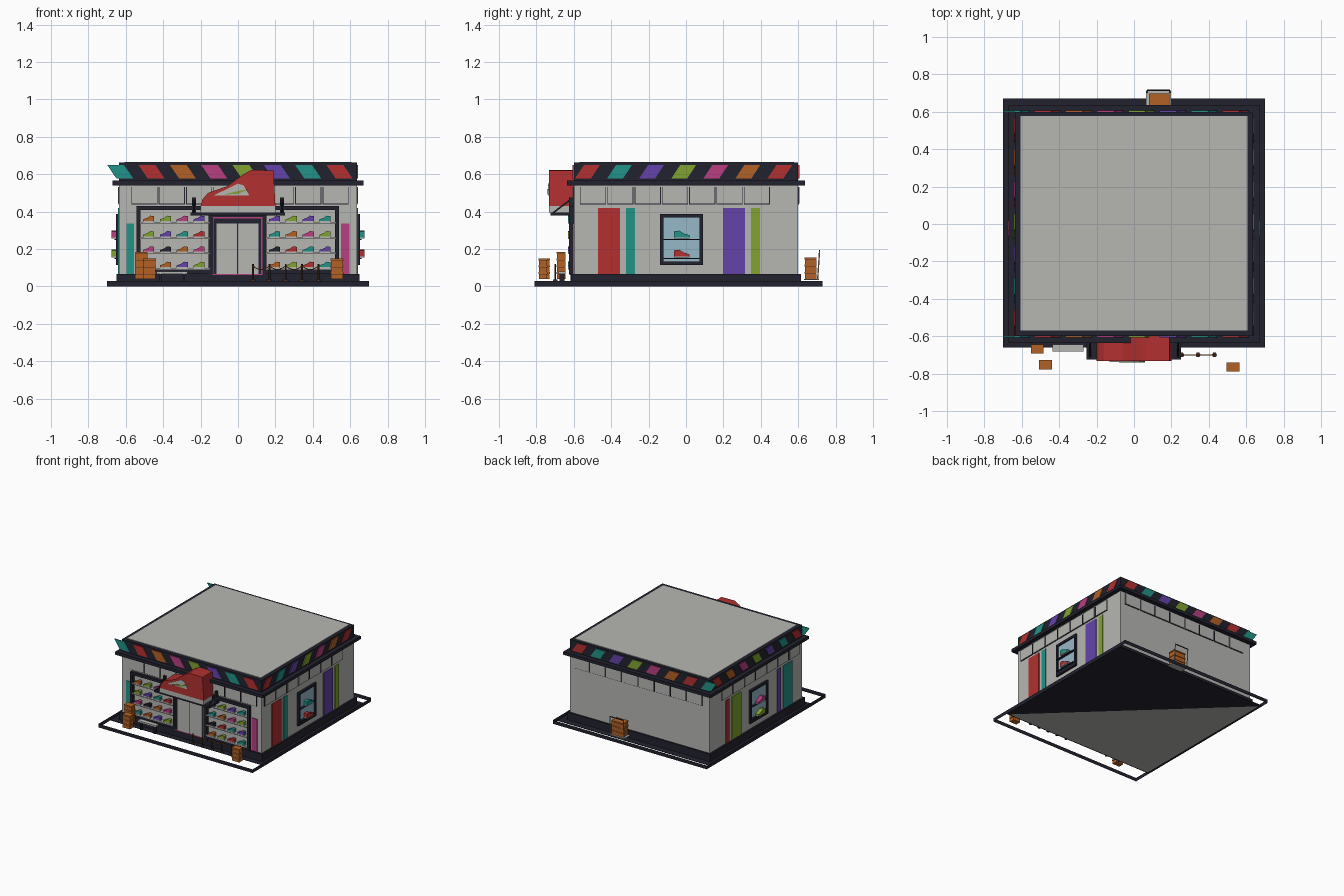
import bpy
import bmesh
from mathutils import Vector

default_cube = bpy.data.objects.get("Cube")
if default_cube:
    bpy.data.objects.remove(default_cube, do_unlink=True)


def make_material(name, red, green, blue):
    material = bpy.data.materials.new(name)
    material.use_nodes = True
    material.diffuse_color = (red, green, blue, 1)
    shader = material.node_tree.nodes["Principled BSDF"]
    shader.inputs["Base Color"].default_value = (red, green, blue, 1)
    shader.inputs["Roughness"].default_value = 0.8
    return material


DARK = make_material("charcoal", .016, .016, .028)
PALE = make_material("pale grey", .47, .47, .45)
RED = make_material("red", .45, .03, .03)
TEAL = make_material("teal", .016, .29, .25)
ORANGE = make_material("orange", .45, .12, .02)
PINK = make_material("pink", .48, .05, .22)
GREEN = make_material("lime green", .22, .37, .03)
PURPLE = make_material("purple", .13, .055, .4)
GLASS = make_material("window blue", .31, .48, .58)
BROWN = make_material("brown", .08, .03, .012)


def mesh_object(name, bm, material):
    mesh = bpy.data.meshes.new(name)
    bmesh.ops.recalc_face_normals(bm, faces=bm.faces[:])
    bm.to_mesh(mesh)
    bm.free()
    mesh.materials.append(material)
    item = bpy.data.objects.new(name, mesh)
    bpy.context.collection.objects.link(item)
    return item


def box(name, material, xs, ys, zs):
    """Box spanning three (low, high) ranges."""
    bm = bmesh.new()
    bmesh.ops.create_cube(bm, size=1)
    for vert in bm.verts:
        for axis, (low, high) in enumerate((xs, ys, zs)):
            vert.co[axis] = high if vert.co[axis] > 0 else low
    return mesh_object(name, bm, material)


def prism(name, material, outline, depth, along="y"):
    """Extrude an upright outline between two depths along y or x."""
    near, far = depth
    place = (lambda u, d, z: (u, d, z)) if along == "y" else (lambda u, d, z: (d, u, z))
    bm = bmesh.new()
    face = bm.faces.new([bm.verts.new(place(u, near, z)) for u, z in outline])
    extruded = bmesh.ops.extrude_face_region(bm, geom=[face])["geom"]
    moved = [v for v in extruded if isinstance(v, bmesh.types.BMVert)]
    bmesh.ops.translate(bm, verts=moved, vec=Vector(place(0, far - near, 0)))
    return mesh_object(name, bm, material)


def rod(name, material, points, radius):
    curve = bpy.data.curves.new(name, "CURVE")
    curve.dimensions = "3D"
    curve.bevel_depth = radius
    curve.bevel_resolution = 1
    curve.use_fill_caps = True
    spline = curve.splines.new("POLY")
    spline.points.add(len(points) - 1)
    for point, position in zip(spline.points, points):
        point.co = (*position, 1)
    curve.materials.append(material)
    item = bpy.data.objects.new(name, curve)
    bpy.context.collection.objects.link(item)


def frame(name, material, xs, ys, zs, bar):
    """Upright border made of four bars facing front."""
    box(name + "_left", material, (xs[0], xs[0] + bar), ys, zs)
    box(name + "_right", material, (xs[1] - bar, xs[1]), ys, zs)
    box(name + "_top", material, xs, ys, (zs[1] - bar, zs[1]))
    box(name + "_bottom", material, xs, ys, (zs[0], zs[0] + bar))


SHOE = [(0, 0), (0, .3), (.4, .6), (.65, 1), (1, .9), (1, 0)]


def shoe(name, material, start, base, length, height, depth, along="y"):
    outline = [(start + u * length, base + v * height) for u, v in SHOE]
    prism(name, material, outline, depth, along)
    sole = sorted((start, start + length))
    ranges = (sole, depth) if along == "y" else (depth, sole)
    box(name + "_sole", PALE, *ranges, (base - .006, base))


def outward(side, inner, outer):
    return tuple(sorted((side * inner, side * outer)))


# Ground: open kerb strip and thin floor
bm = bmesh.new()
corners = [(-.7, -.81), (.7, -.81), (.7, .73), (-.7, .73)]
low = [bm.verts.new((x, y, 0)) for x, y in corners]
high = [bm.verts.new((x, y, .03)) for x, y in corners]
for i in range(4):
    j = (i + 1) % 4
    bm.faces.new((low[i], low[j], high[j], high[i]))
mesh_object("kerb_strip", bm, DARK)
box("floor_plate", DARK, (-.7, .7), (-.66, .67), (.001, .004))
bm = bmesh.new()
bm.faces.new([bm.verts.new(p) for p in ((-.68, -.65, 0), (.68, -.65, 0), (-.68, .65, 0))])
mesh_object("floor_underside", bm, PALE)

# Main building
WALL_X, WALL_Y = .635, .6
box("plinth", DARK, (-.65, .65), (-.615, .615), (.004, .065))
box("walls", PALE, (-WALL_X, WALL_X), (-WALL_Y, WALL_Y), (.06, .55))
box("cornice", DARK, (-.67, .67), (-.637, .637), (.54, .565))
box("fascia", DARK, (-WALL_X, WALL_X), (-WALL_Y, WALL_Y), (.56, .662))
box("roof", PALE, (-.607, .607), (-.57, .577), (.66, .666))

# Slanted fascia stripes
cycle = [TEAL, RED, ORANGE, PINK, GREEN, PURPLE]
for side in (-1, 1):
    for i in range(8):
        x = -.7 + i * .1675
        slant = [(x, .65), (x + .09, .65), (x + .14, .577), (x + .05, .577)]
        prism("fascia_stripe", cycle[i % 6], slant, outward(side, WALL_Y - .002, WALL_Y + .006))
    for i in range(7):
        y = -.593 + i * .1715
        slant = [(y, .577), (y + .085, .577), (y + .133, .65), (y + .048, .65)]
        prism("side_fascia_stripe", cycle[(7 - i) % 6], slant,
              outward(side, WALL_X - .002, WALL_X + .006), "x")

# Square panels under the cornice
for side in (-1, 1):
    for i in range(8):
        x = -.57 + i * .146
        box("panel_edge", DARK, (x, x + .14), outward(side, WALL_Y, WALL_Y + .004), (.438, .53))
        box("panel", PALE, (x + .004, x + .136), outward(side, WALL_Y, WALL_Y + .007), (.442, .53))
    for i in range(7):
        y = -.567 + i * .146
        box("side_panel_edge", DARK, outward(side, WALL_X, WALL_X + .004), (y, y + .14), (.438, .53))
        box("side_panel", PALE, outward(side, WALL_X, WALL_X + .007), (y + .004, y + .136), (.442, .53))

# Side walls: coloured bands, window with two shoes
bands = [(-.47, -.353), (-.32, -.273), (.198, .316), (.348, .396)]
sides = {1: ([RED, TEAL, PURPLE, GREEN], [RED, TEAL]),
         -1: ([TEAL, PURPLE, GREEN, RED], [GREEN, PINK])}
for side, (band_colours, shoe_colours) in sides.items():
    for band, colour in zip(bands, band_colours):
        box("wall_band", colour, outward(side, WALL_X, WALL_X + .006), band, (.067, .42))
    rim = outward(side, WALL_X, .652)
    for ys in ((-.139, -.12), (.072, .091)):
        box("side_window_jamb", DARK, rim, ys, (.115, .387))
    for zs in ((.115, .134), (.368, .387)):
        box("side_window_rail", DARK, rim, (-.139, .091), zs)
    box("side_window_glass", GLASS, outward(side, WALL_X, .642), (-.13, .08), (.12, .38))
    for base, colour in zip((.16, .262), shoe_colours):
        box("side_shelf", DARK, outward(side, WALL_X, .66), (-.12, .072), (base - .014, base - .008))
        shoe("side_shoe", colour, .02, base, -.085, .036, outward(side, .645, .675), "x")

# Front bands and display windows
box("front_band_left", TEAL, (-.596, -.557), (-.606, -.6), (.067, .335))
box("front_band_right", PINK, (.55, .596), (-.606, -.6), (.067, .335))
displays = {
    -.543: [[ORANGE, GREEN, PINK, PURPLE], [GREEN, PURPLE, TEAL, RED],
            [PINK, DARK, ORANGE, PINK], [TEAL, ORANGE, PURPLE, GREEN]],
    .13: [[PURPLE, GREEN, PURPLE, TEAL], [TEAL, ORANGE, PINK, GREEN],
          [DARK, RED, TEAL, PURPLE], [ORANGE, GREEN, RED, TEAL]]}
for left, rows in displays.items():
    frame("display_frame", DARK, (left, left + .41), (-.625, -.6), (.067, .43), .022)
    for r, row in enumerate(rows):
        base = .35 - r * .082
        box("display_shelf", PALE, (left + .02, left + .39), (-.632, -.6), (base - .014, base - .006))
        for c, colour in enumerate(row):
            shoe("display_shoe", colour, left + .035 + c * .09, base, .06, .028, (-.63, -.604))

# Entrance
box("door_surround", DARK, (-.158, .152), (-.618, -.6), (.03, .385))
frame("door_trim", PINK, (-.137, .131), (-.624, -.61), (.06, .37), .007)
for xs in ((-.115, -.006), (.0, .109)):
    box("door_leaf", PALE, xs, (-.624, -.61), (.065, .337))

# Canopy with uprights and braces
box("canopy", DARK, (-.255, .25), (-.725, -.6), (.378, .396))
for x in (-.235, .235):
    box("canopy_upright", DARK, (x - .01, x + .01), (-.625, -.6), (.38, .475))
    rod("canopy_brace", DARK, [(x, -.715, .39), (x, -.61, .47)], .005)

# Giant shoe sign
sign = [(-.2, .43), (-.19, .465), (-.16, .5), (-.06, .535), (.03, .6),
        (.07, .622), (.19, .62), (.2, .43)]
prism("sign_upper", RED, sign, (-.732, -.6))
prism("sign_sole", PALE, [(-.2, .396), (-.2, .43), (.2, .43), (.2, .396)], (-.732, -.6))
prism("sign_patch", PALE, [(-.13, .487), (.06, .487), (.03, .54), (0, .55), (-.06, .52)], (-.737, -.73))
prism("sign_flash", GREEN, [(-.08, .49), (.0, .495), (.06, .52), (.0, .51)], (-.741, -.735))


def box_stack(x, y, count, width=.065, depth=.045, height=.036):
    for i in range(count):
        z = .04 + i * height
        box("shoe_box", ORANGE, (x, x + width), (y, y + depth), (z, z + height * .68))
        box("shoe_box_gap", BROWN, (x + .002, x + width - .002), (y + .002, y + depth - .002),
            (z + height * .6, z + height * .78))
        box("shoe_box_lid", ORANGE, (x - .002, x + width + .002), (y - .002, y + depth + .002),
            (z + height * .75, z + height))


# Box stacks and hand truck
box_stack(-.55, -.69, 4)
box_stack(-.505, -.775, 3)
box_stack(.497, -.787, 3)
box_stack(.082, .635, 3, .105, .062, .038)
box("truck_plate", PALE, (.065, .197), (.63, .71), (.034, .04))
for x in (.07, .192):
    rod("truck_handle", PALE, [(x, .704, .04), (x, .714, .19)], .004)
rod("truck_grip", DARK, [(.07, .714, .19), (.192, .714, .19)], .004)

# Low bench
box("bench_seat", PALE, (-.435, -.27), (-.682, -.645), (.066, .08))
for x in (-.42, -.295):
    box("bench_leg", DARK, (x, x + .012), (-.675, -.65), (.004, .066))

# Queue posts and sagging ropes
posts = [.08 + i * .0875 for i in range(5)]
for x in posts:
    rod("queue_post", BROWN, [(x, -.7, .035), (x, -.7, .12)], .005)
    rod("queue_post_base", BROWN, [(x, -.7, .03), (x, -.7, .038)], .014)
for a, b in zip(posts, posts[1:]):
    sag = [(a + (b - a) * t / 6, -.7, .11 - .02 * (1 - (t / 3 - 1) ** 2)) for t in range(7)]
    rod("queue_rope", ORANGE, sag, .003)
